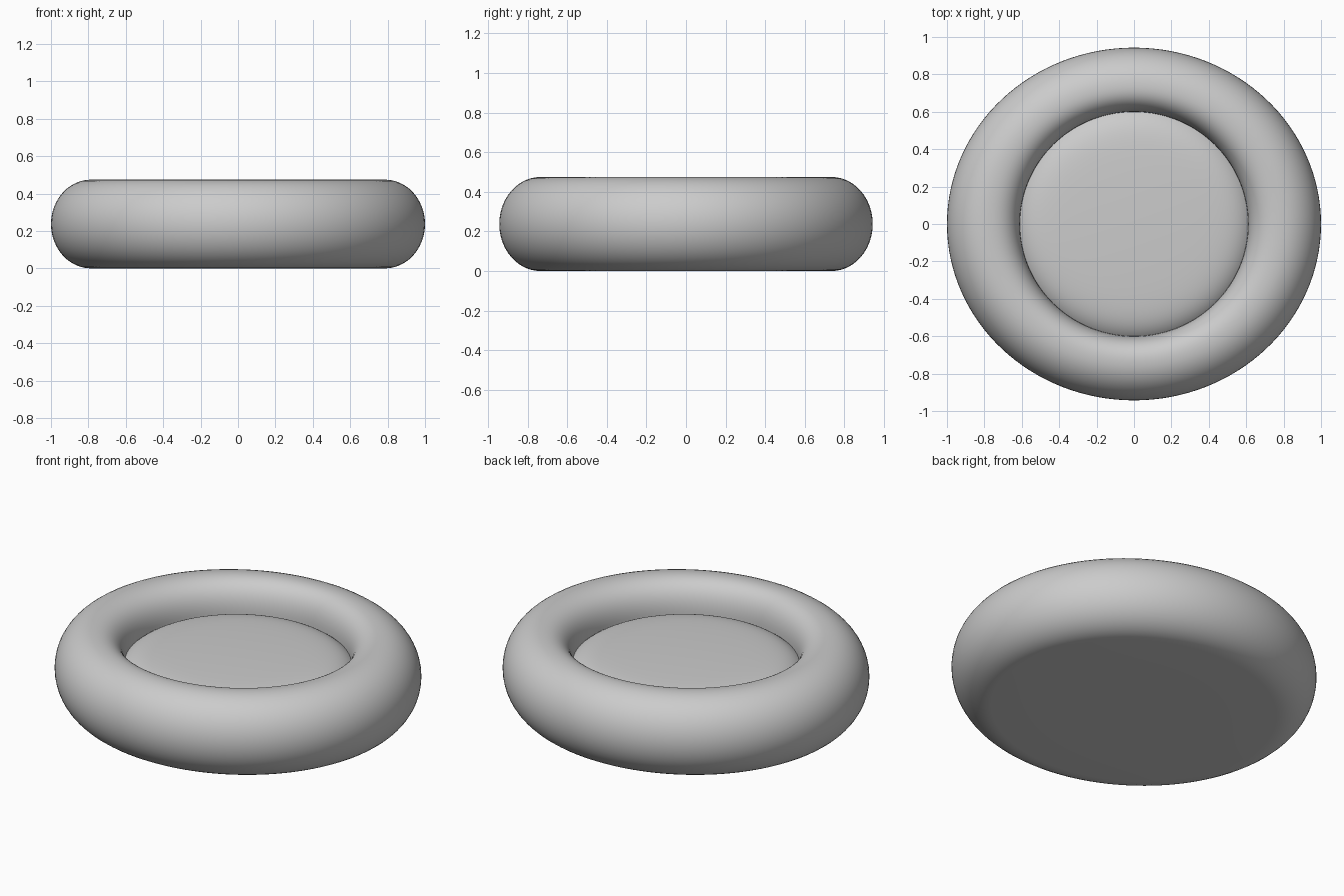
import bpy, bmesh, math

if "Cube" in bpy.data.objects:
    bpy.data.objects.remove(bpy.data.objects["Cube"])

SEG = 128


def lathe(name, rings):
    """Elliptical lathe: rings of (rx, ry, z); a zero radius makes a pole."""
    bm = bmesh.new()
    rows = []
    for rx, ry, z in rings:
        if rx == 0:
            rows.append([bm.verts.new((0, 0, z))])
        else:
            rows.append([bm.verts.new((rx * math.cos(2 * math.pi * i / SEG),
                                       ry * math.sin(2 * math.pi * i / SEG), z))
                         for i in range(SEG)])
    for a, b in zip(rows, rows[1:]):
        for i in range(SEG):
            j = (i + 1) % SEG
            if len(a) == 1:
                bm.faces.new((a[0], b[j], b[i]))
            elif len(b) == 1:
                bm.faces.new((a[i], a[j], b[0]))
            else:
                bm.faces.new((a[i], a[j], b[j], b[i]))
    me = bpy.data.meshes.new(name)
    bm.to_mesh(me)
    bm.free()
    ob = bpy.data.objects.new(name, me)
    bpy.context.collection.objects.link(ob)
    bpy.ops.object.select_all(action='DESELECT')
    ob.select_set(True)
    bpy.context.view_layer.objects.active = ob
    bpy.ops.object.shade_smooth_by_angle(angle=math.radians(50))
    return ob


# Padded outer ring with a flat underside
CX, CY, H = 0.785, 0.735, 0.2375
ring = [(0, 0, 0), (0.4, 0.375, 0)]
for k in range(25):                       # outer bulge, bottom to top
    t = math.pi * (k / 24 - 0.5)
    ring.append((CX + (1 - CX) * math.cos(t),
                 CY + (0.943 - CY) * math.cos(t), H + H * math.sin(t)))
for k in range(1, 17):                    # steeper inner wall, down to the seam
    t = math.pi / 2 * k / 16
    s, c = math.sin(t) ** 0.85, math.cos(t) ** 0.85 if k < 16 else 0
    ring.append((CX - 0.175 * s, CY - 0.135 * s, 0.285 + 0.19 * c))
lathe("padded_ring", ring)

# Domed cushion with a soft edge tucked into the ring
cushion = []
for k in range(25):
    r = 1 - (k / 24) ** 1.5
    cushion.append((0.61 * r, 0.60 * r, 0.29 + 0.05 * (1 - r ** 10) + 0.02 * (1 - r * r)))
lathe("inner_cushion", cushion)
